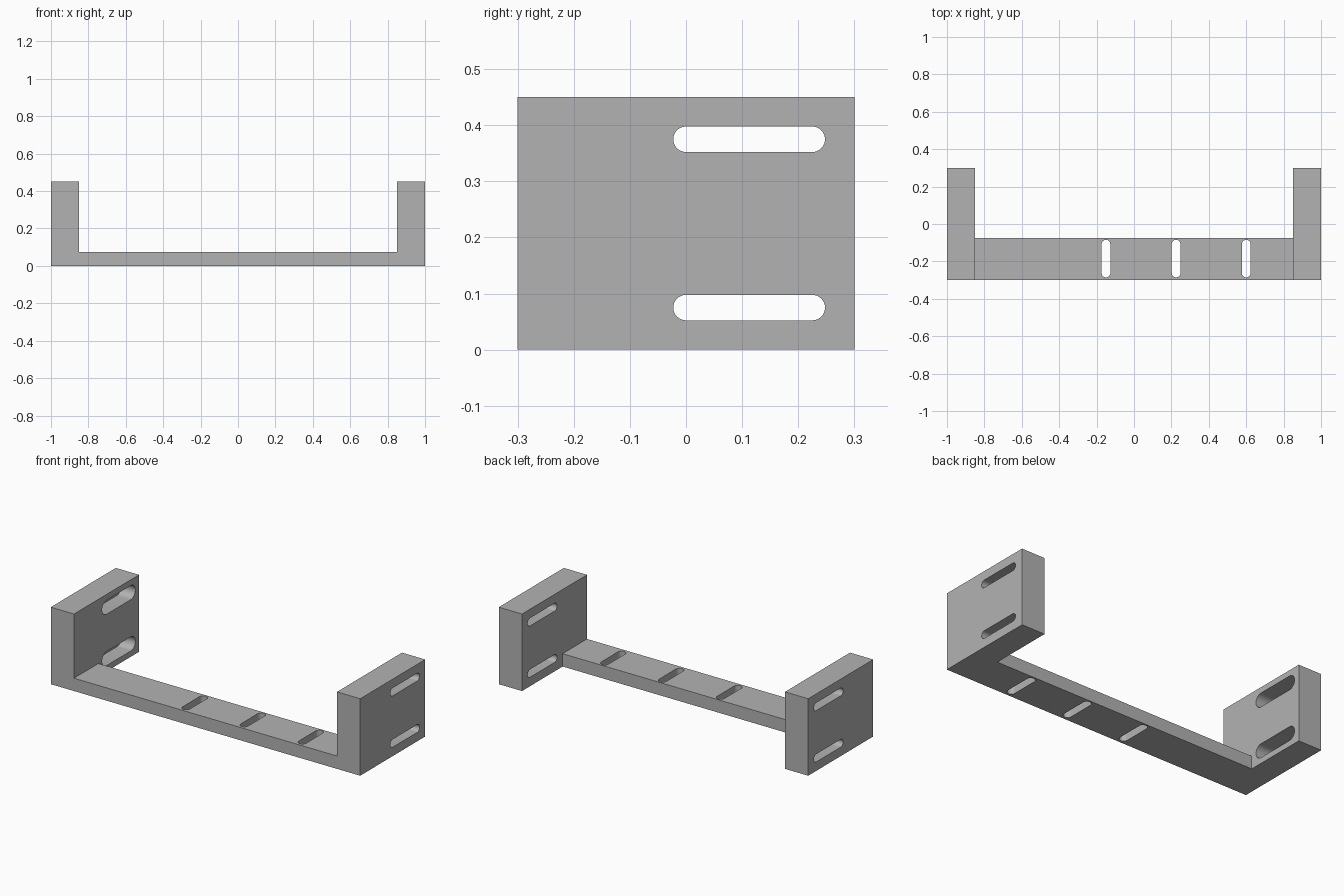
import bpy, bmesh, math
from mathutils import Matrix

cube = bpy.data.objects.get("Cube")
if cube:
    bpy.data.objects.remove(cube)

grey = bpy.data.materials.new("plain_grey")
grey.use_nodes = True
grey.diffuse_color = (0.45, 0.45, 0.45, 1)
grey.node_tree.nodes["Principled BSDF"].inputs["Base Color"].default_value = grey.diffuse_color


def extrude_outline(name, points, depth, matrix):
    """Solid from a flat outline, raised by depth along local z, then placed."""
    bm = bmesh.new()
    face = bm.faces.new([bm.verts.new((x, y, 0)) for x, y in points])
    top = bmesh.ops.extrude_face_region(bm, geom=[face])["geom"]
    bmesh.ops.translate(bm, vec=(0, 0, depth),
                        verts=[v for v in top if isinstance(v, bmesh.types.BMVert)])
    bm.transform(matrix)
    bmesh.ops.recalc_face_normals(bm, faces=bm.faces)
    mesh = bpy.data.meshes.new(name)
    bm.to_mesh(mesh)
    bm.free()
    mesh.materials.append(grey)
    obj = bpy.data.objects.new(name, mesh)
    bpy.context.collection.objects.link(obj)
    return obj


def slot_points(half, radius, steps=16):
    """Outline of a round-ended slot along local x."""
    points = []
    for side, start in ((1, -math.pi / 2), (-1, math.pi / 2)):
        for i in range(steps + 1):
            a = start + math.pi * i / steps
            points.append((side * half + radius * math.cos(a), radius * math.sin(a)))
    return points


def cut(target, cutter):
    mod = target.modifiers.new(cutter.name, "BOOLEAN")
    mod.operation = "DIFFERENCE"
    mod.solver = "EXACT"
    mod.object = cutter
    cutter.hide_render = True
    cutter.hide_set(True)


# One-piece U body: front profile gives the crossbar and both end plates
profile = [(-1, 0), (1, 0), (1, 0.45), (0.85, 0.45), (0.85, 0.075),
           (-0.85, 0.075), (-0.85, 0.45), (-1, 0.45)]
upright = Matrix.Translation((0, 0.3, 0)) @ Matrix.Rotation(math.pi / 2, 4, "X")
bracket = extrude_outline("mounting_bracket", profile, 0.6, upright)

# Open space behind the crossbar, between the plates
gap = [(-0.85, -0.075), (0.85, -0.075), (0.85, 0.4), (-0.85, 0.4)]
cutters = [extrude_outline("rear_gap_cutter", gap, 0.4, Matrix.Translation((0, 0, -0.1)))]

# Slots through the crossbar
turn = Matrix.Rotation(math.pi / 2, 4, "Z")
for i in range(4):
    place = Matrix.Translation((-0.525 + 0.375 * i, -0.185, -0.1)) @ turn
    cutters.append(extrude_outline("bar_slot_cutter", slot_points(0.077, 0.0235), 0.3, place))

# Plate slots, with a wider recess on the inner face
sideways = Matrix(((0, 0, 1, 0), (1, 0, 0, 0), (0, 1, 0, 0), (0, 0, 0, 1)))
for side in (-1, 1):
    for z in (0.075, 0.375):
        def place(x):
            return Matrix.Translation((x, 0.1125, z)) @ sideways
        cutters.append(extrude_outline("plate_slot_cutter", slot_points(0.1125, 0.0227),
                                       0.3, place(side * 0.925 - 0.15)))
        cutters.append(extrude_outline("recess_cutter", slot_points(0.1125, 0.041),
                                       0.19, place(side * 0.845 - 0.095)))

for cutter in cutters:
    cut(bracket, cutter)

# Apply the cuts and drop the helpers
bpy.context.view_layer.update()
result = bpy.data.meshes.new_from_object(
    bracket.evaluated_get(bpy.context.evaluated_depsgraph_get()))
bracket.modifiers.clear()
bracket.data = result
for cutter in cutters:
    bpy.data.objects.remove(cutter)

# Soften the rounded slot ends only
bpy.context.view_layer.objects.active = bracket
bracket.select_set(True)
bpy.ops.object.shade_smooth_by_angle(angle=math.radians(30))
